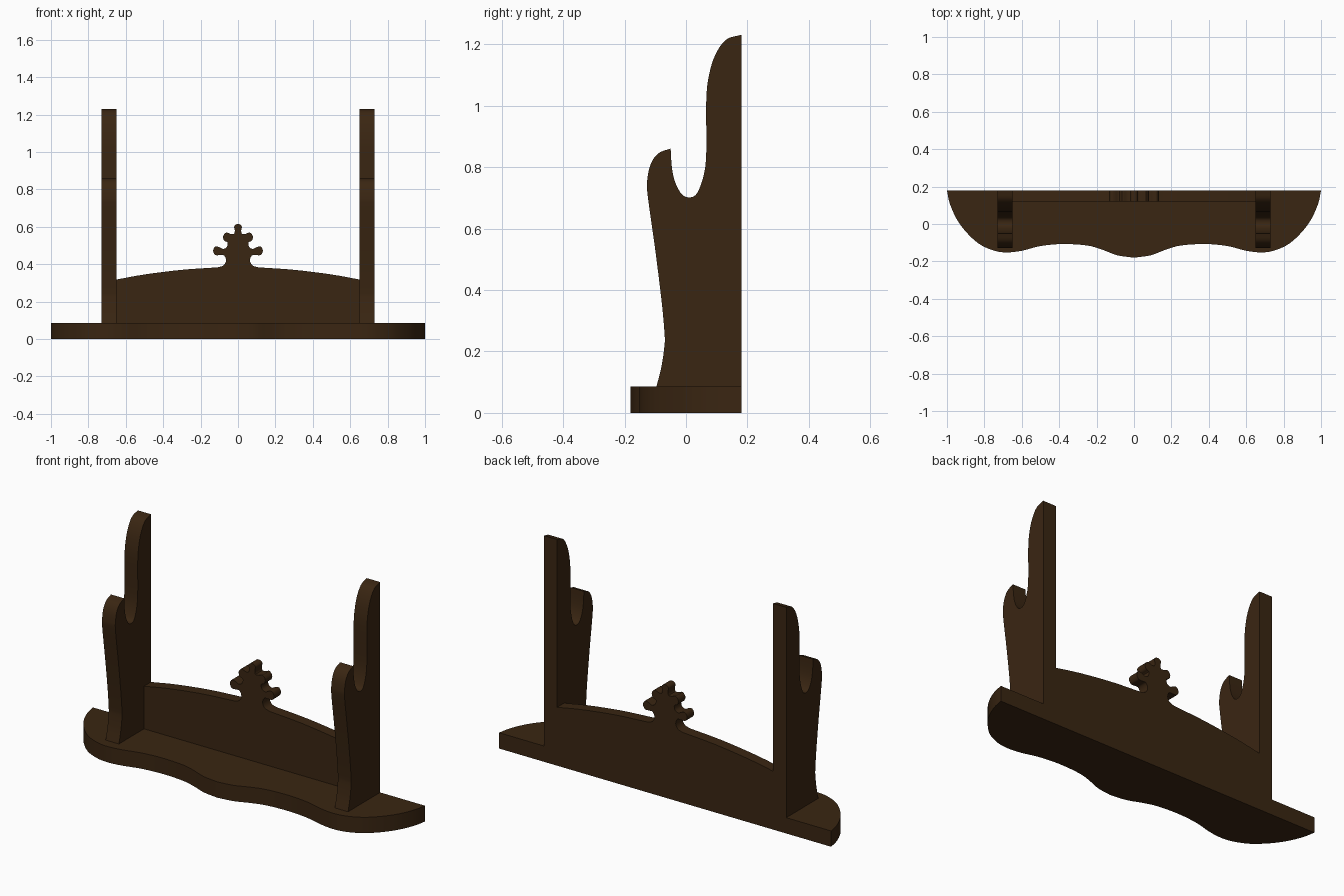
import bpy, bmesh, math
from mathutils import Vector

if "Cube" in bpy.data.objects:
    bpy.data.objects.remove(bpy.data.objects["Cube"])

wood = bpy.data.materials.new("dark brown wood")
wood.diffuse_color = (0.042, 0.019, 0.006, 1)
wood.use_nodes = True
wood.node_tree.nodes["Principled BSDF"].inputs["Base Color"].default_value = wood.diffuse_color


def smooth_path(pts, n=4):
    """Catmull-Rom curve through the points, including both ends."""
    p = [Vector(q) for q in pts]
    p = [2 * p[0] - p[1]] + p + [2 * p[-1] - p[-2]]
    out = []
    for i in range(1, len(p) - 2):
        a, b, c, d = p[i - 1:i + 3]
        for k in range(n):
            t = k / n
            out.append(0.5 * (2 * b + (c - a) * t + (2 * a - 5 * b + 4 * c - d) * t * t
                              + (3 * b - a - 3 * c + d) * t ** 3))
    return out + [p[-2]]


def mirrored(half):
    """Half outline ending on the centre line -> full outline."""
    return half + [Vector((-q.x, q.y)) for q in reversed(half[:-1])]


def extrude(name, outline, place, offset):
    bm = bmesh.new()
    face = bm.faces.new([bm.verts.new(place(q.x, q.y)) for q in outline])
    ext = bmesh.ops.extrude_face_region(bm, geom=[face])
    bmesh.ops.translate(bm, vec=offset, verts=[v for v in ext["geom"] if isinstance(v, bmesh.types.BMVert)])
    bmesh.ops.recalc_face_normals(bm, faces=bm.faces)
    me = bpy.data.meshes.new(name)
    bm.to_mesh(me)
    bm.free()
    me.materials.append(wood)
    ob = bpy.data.objects.new(name, me)
    bpy.context.collection.objects.link(ob)
    bpy.ops.object.select_all(action='DESELECT')
    ob.select_set(True)
    bpy.context.view_layer.objects.active = ob
    bpy.ops.object.shade_smooth_by_angle(angle=math.radians(30))
    return ob


# Base board with a wavy front edge
base = smooth_path([(1, .18), (.985, .11), (.95, .03), (.9, -.04), (.83, -.105), (.75, -.142),
                    (.68, -.152), (.6, -.143), (.5, -.118), (.38, -.107), (.25, -.115),
                    (.17, -.137), (.09, -.167), (0, -.18)])
extrude("base_board", mirrored(base), lambda x, y: (x, y, 0), (0, 0, .086))

# Two uprights, each with a low front hook and a tall back horn
front = smooth_path([(-.096, .086), (-.08, .15), (-.07, .22), (-.07, .26), (-.079, .36), (-.1, .53),
                     (-.125, .71), (-.126, .76), (-.115, .81), (-.09, .845), (-.05, .861)])
notch = smooth_path([(-.05, .861), (-.046, .8), (-.035, .75), (-.012, .71), (.015, .702), (.037, .717),
                     (.058, .775), (.066, .85), (.066, 1.02), (.075, 1.1), (.095, 1.165),
                     (.13, 1.215), (.18, 1.231)])
upright = front + notch[1:] + [Vector((.18, .086))]
for side, x in (("left", -.73), ("right", .65)):
    extrude(side + "_upright", upright, lambda y, z: (x, y, z), (.08, 0, 0))

# Back panel: arched top edge rising into a lobed finial
arch = smooth_path([(.65, .318), (.5, .345), (.3, .37), (.11, .383)])
finial = smooth_path([(.11, .383), (.078, .393), (.064, .42), (.075, .447), (.1, .448), (.122, .45),
                      (.133, .472), (.122, .494), (.102, .492), (.08, .482), (.06, .492), (.056, .516),
                      (.074, .526), (.08, .549), (.064, .569), (.04, .562), (.022, .562), (.017, .58),
                      (.021, .6), (.012, .612), (0, .615)])
panel = [Vector((.65, .086))] + arch + finial[1:]
extrude("back_panel", mirrored(panel), lambda x, z: (x, .12, z), (0, .06, 0))
